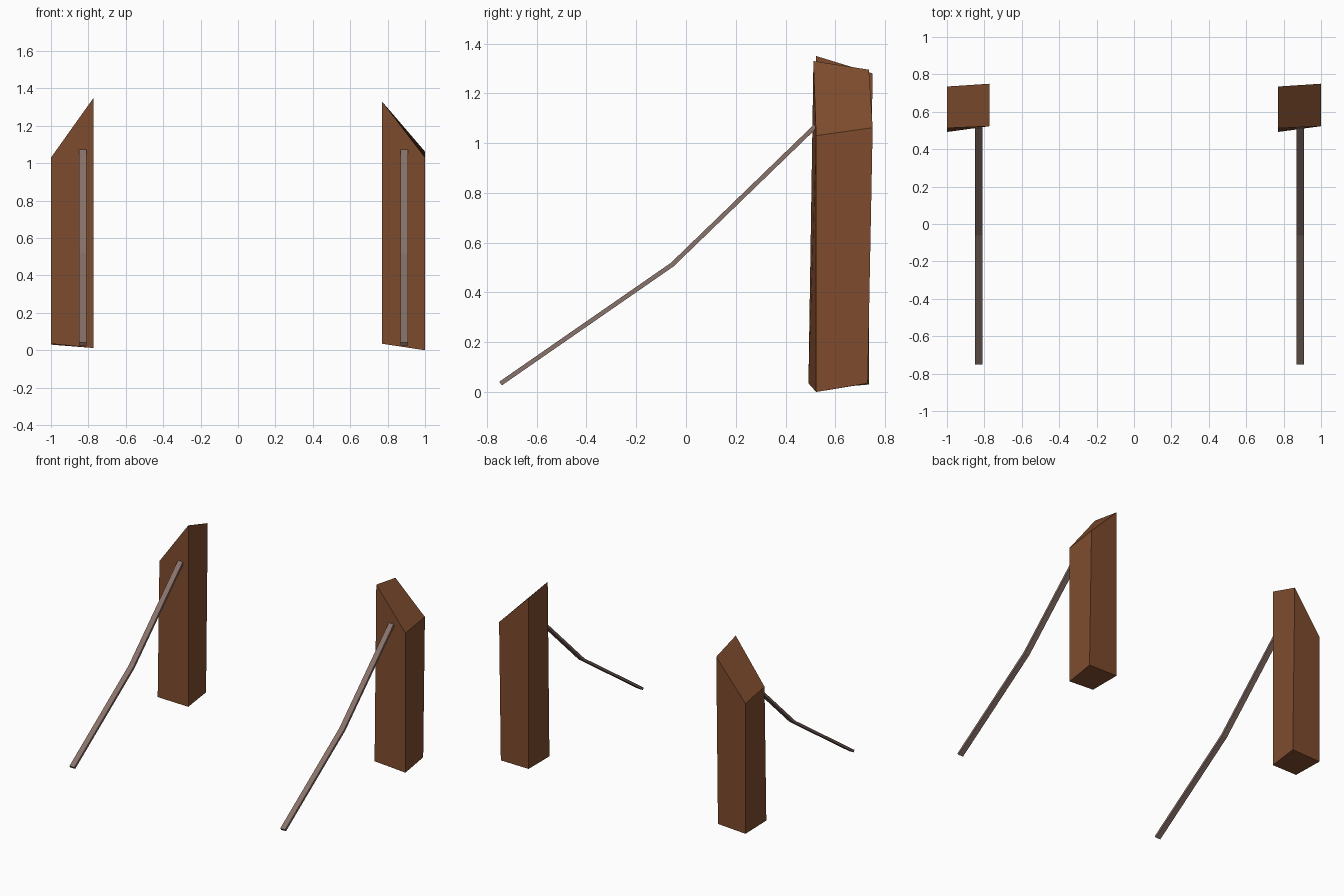
import bpy, bmesh
from mathutils import Vector

if "Cube" in bpy.data.objects:
    bpy.data.objects.remove(bpy.data.objects["Cube"])


def material(name, rgb):
    m = bpy.data.materials.new(name)
    m.diffuse_color = (*rgb, 1)
    m.use_nodes = True
    m.node_tree.nodes["Principled BSDF"].inputs["Base Color"].default_value = m.diffuse_color
    return m


post_wood = material("post_wood", (0.21, 0.072, 0.027))
brace_wood = material("brace_wood", (0.25, 0.17, 0.145))


def loft(name, rings, mat):
    """Skin a closed solid through a series of four-cornered rings."""
    bm = bmesh.new()
    loops = [[bm.verts.new(p) for p in ring] for ring in rings]
    for a, b in zip(loops, loops[1:]):
        for i in range(4):
            j = (i + 1) % 4
            bm.faces.new((a[i], a[j], b[j], b[i]))
    bm.faces.new(loops[0][::-1])
    bm.faces.new(loops[-1])
    bmesh.ops.recalc_face_normals(bm, faces=bm.faces)
    mesh = bpy.data.meshes.new(name)
    bm.to_mesh(mesh)
    bm.free()
    mesh.materials.append(mat)
    obj = bpy.data.objects.new(name, mesh)
    bpy.context.collection.objects.link(obj)
    return obj


def post(name, x0, x1, bottom, top):
    """Rough-hewn post; (y, z) pairs run front-left, front-right, back-right, back-left."""
    xs = (x0, x1, x1, x0)
    rings = [[(x, y, z) for x, (y, z) in zip(xs, ring)] for ring in (bottom, top)]
    return loft(name, rings, post_wood)


def brace(name, x, width=0.04, thick=0.018):
    """Flat bent strut leaning from the ground to the post's front face."""
    path = [Vector(p) for p in ((-0.745, 0.034), (-0.055, 0.512), (0.52, 1.068))]
    rings = []
    for i, p in enumerate(path):
        d = (path[min(i + 1, 2)] - path[max(i - 1, 0)]).normalized()
        n = Vector((-d.y, d.x)) * thick / 2
        lo, hi = p - n, p + n
        w = width / 2
        rings.append([(x - w, *lo), (x + w, *lo), (x + w, *hi), (x - w, *hi)])
    return loft(name, rings, brace_wood)


# Posts with slanted, uneven tops
post("left_post", -1.0, -0.772,
     [(0.492, 0.035), (0.523, 0.012), (0.73, 0.04), (0.735, 0.03)],
     [(0.513, 1.03), (0.523, 1.35), (0.75, 1.28), (0.735, 0.99)])
post("right_post", 0.77, 1.0,
     [(0.492, 0.035), (0.523, 0.0), (0.73, 0.035), (0.735, 0.035)],
     [(0.512, 1.33), (0.523, 1.03), (0.75, 1.062), (0.735, 1.295)])

# Braces
brace("left_brace", -0.83)
brace("right_brace", 0.89)
